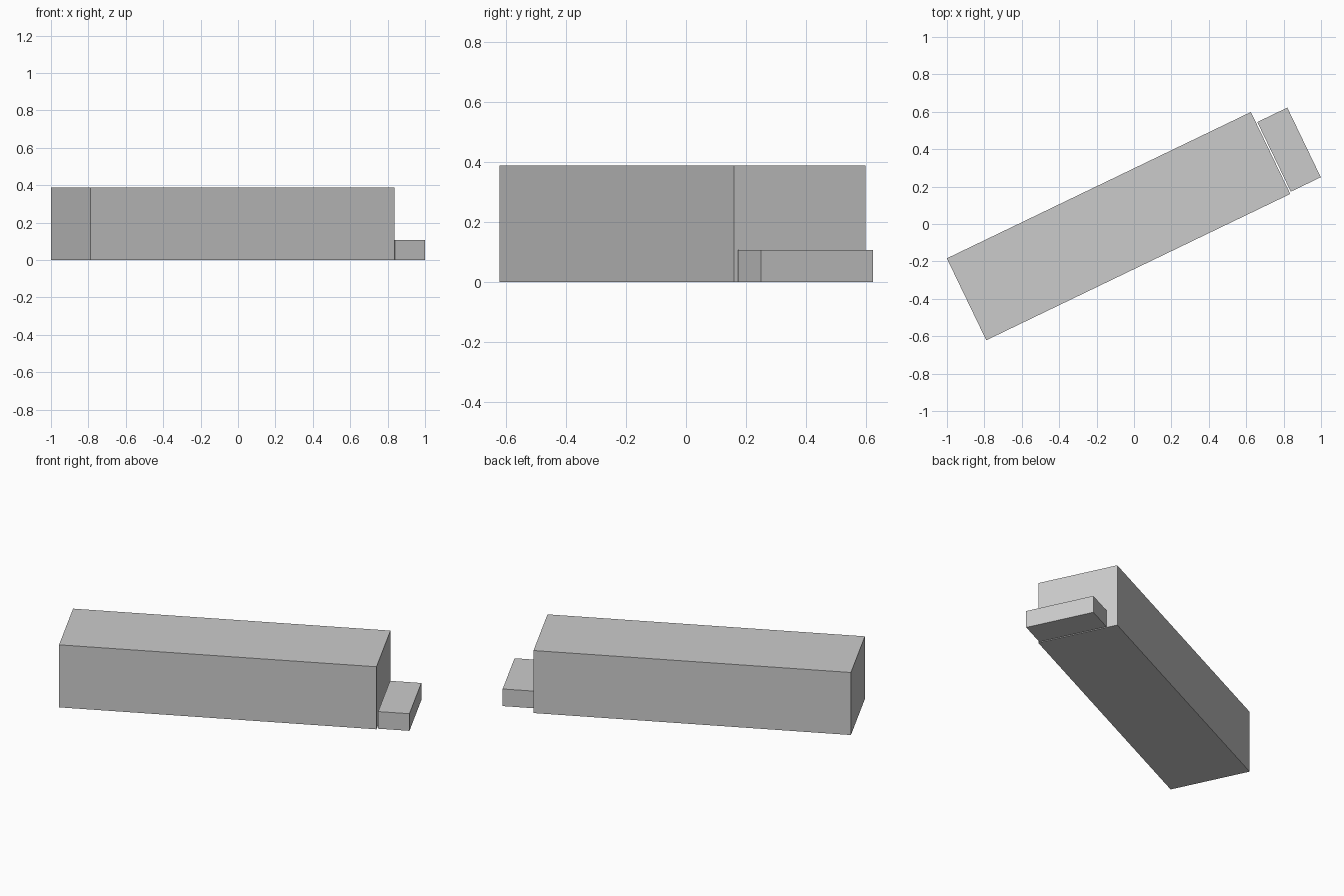
import bpy
from math import radians

if "Cube" in bpy.data.objects:
    bpy.data.objects.remove(bpy.data.objects["Cube"])

ANGLE = radians(25.7)  # both blocks share the same turn about z


def block(name, centre, length, width, height):
    """Turned box standing on z = 0."""
    bpy.ops.mesh.primitive_cube_add(size=1, location=(*centre, height / 2),
                                    rotation=(0, 0, ANGLE))
    obj = bpy.context.object
    obj.name = name
    obj.scale = (length, width, height)
    bpy.ops.object.transform_apply(location=False, rotation=False, scale=True)
    return obj


# Long main building volume
block("main_block", (-0.0825, -0.0115), 1.804, 0.486, 0.387)

# Low annex, set just off the end wall
block("end_annex", (0.829, 0.3975), 0.178, 0.413, 0.106)
